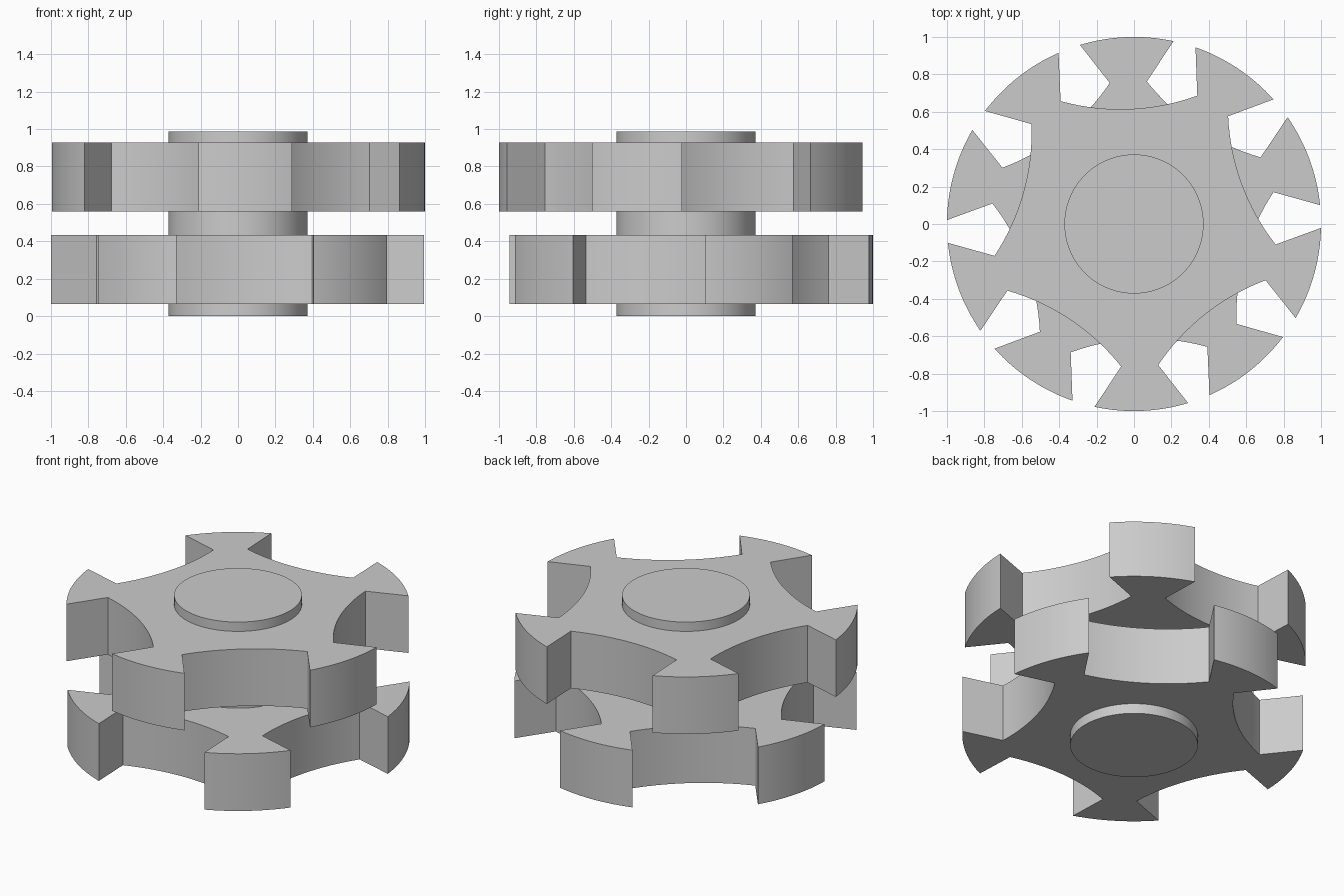
import bpy, bmesh
from math import sin, cos, radians, pi, atan2, sqrt

if "Cube" in bpy.data.objects:
    bpy.data.objects.remove(bpy.data.objects["Cube"])

TEETH = 5
OUTER_R, WAIST_R, GROOVE_R = 1.0, 0.765, 0.615   # rim, tooth neck, groove floor
TIP_HALF, NECK_HALF = radians(14.5), radians(7.45)


def prism(name, pts, z0, z1):
    """Extrude a flat outline between two heights."""
    bm = bmesh.new()
    face = bm.faces.new([bm.verts.new((x, y, z0)) for x, y in pts])
    top = bmesh.ops.extrude_face_region(bm, geom=[face])["geom"]
    bmesh.ops.translate(bm, vec=(0, 0, z1 - z0),
                        verts=[g for g in top if isinstance(g, bmesh.types.BMVert)])
    bmesh.ops.recalc_face_normals(bm, faces=bm.faces)
    mesh = bpy.data.meshes.new(name)
    bm.to_mesh(mesh)
    bm.free()
    obj = bpy.data.objects.new(name, mesh)
    bpy.context.collection.objects.link(obj)
    bpy.ops.object.select_all(action='DESELECT')
    obj.select_set(True)
    bpy.context.view_layer.objects.active = obj
    bpy.ops.object.shade_smooth_by_angle(angle=radians(20))
    return obj


def rotor_outline(start, steps=16):
    """Flared teeth separated by concave, undercut grooves."""
    pitch = 2 * pi / TEETH
    half = pitch / 2 - NECK_HALF
    chord, dist = WAIST_R * sin(half), WAIST_R * cos(half)
    sag = dist - GROOVE_R
    rad = (chord ** 2 + sag ** 2) / (2 * sag)
    centre = GROOVE_R + rad
    sweep = atan2(chord, centre - dist)
    pts = []
    for k in range(TEETH):
        a = start + k * pitch
        # tooth tip
        for i in range(steps + 1):
            t = a - TIP_HALF + 2 * TIP_HALF * i / steps
            pts.append((OUTER_R * cos(t), OUTER_R * sin(t)))
        # groove floor, from this neck to the next
        g = a + pitch / 2
        for i in range(steps + 1):
            s = -sweep + 2 * sweep * i / steps
            u, v = centre - rad * cos(s), rad * sin(s)
            pts.append((u * cos(g) - v * sin(g), u * sin(g) + v * cos(g)))
    return pts


# two toothed discs, half a pitch apart
prism("lower_rotor", rotor_outline(radians(92.3)), 0.065, 0.433)
prism("upper_rotor", rotor_outline(radians(272.3)), 0.56, 0.927)

# central hub
prism("hub", [(0.372 * cos(2 * pi * i / 96), 0.372 * sin(2 * pi * i / 96))
              for i in range(96)], 0.0, 0.987)
